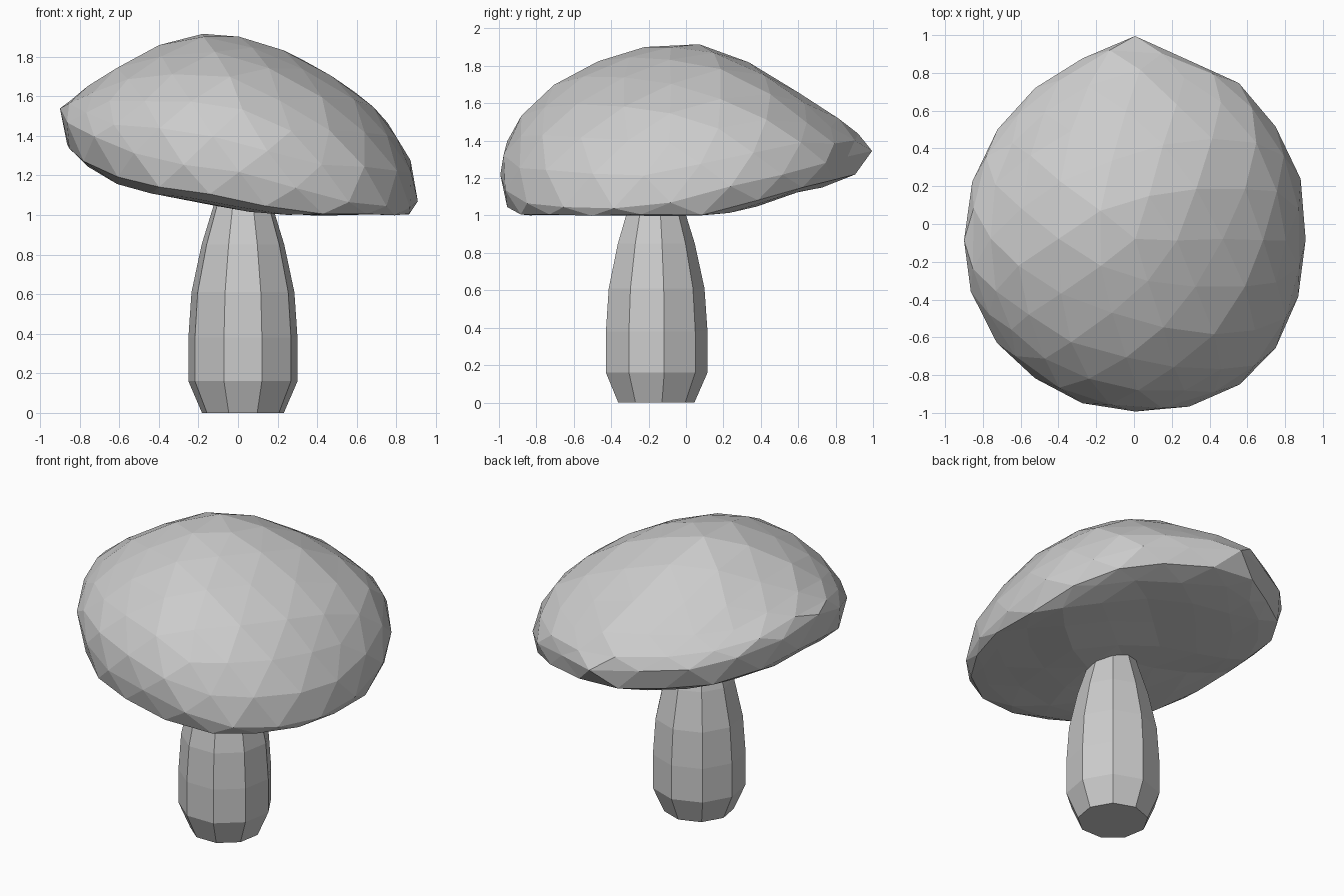
import bpy, bmesh, math, random
from mathutils import Vector

cube = bpy.data.objects.get("Cube")
if cube:
    bpy.data.objects.remove(cube, do_unlink=True)

random.seed(4)
GREY = (0.6, 0.6, 0.6, 1)
grey = bpy.data.materials.new("plain_grey")
grey.use_nodes = True
grey.diffuse_color = GREY
grey.node_tree.nodes["Principled BSDF"].inputs["Base Color"].default_value = GREY


def add_object(name, bm):
    bmesh.ops.recalc_face_normals(bm, faces=bm.faces)
    mesh = bpy.data.meshes.new(name)
    bm.to_mesh(mesh)
    bm.free()
    mesh.materials.append(grey)
    obj = bpy.data.objects.new(name, mesh)
    bpy.context.collection.objects.link(obj)


def cap_point(d):
    """Map a direction to the tilted, lopsided cap."""
    left, right = max(0, -d.x), max(0, d.x)
    front, back = max(0, -d.y), max(0, d.y)
    # Outline, with fuller corners on the low side and a pointed lip at the back
    x = 0.9 * d.x + 0.06 * right * abs(d.y)
    y = 0.92 * d.y - 0.08 + 0.06 * back + 0.06 * right * d.y
    y += 0.1 * back ** 6 * math.exp(-((d.x + 0.03) / 0.25) ** 2)
    # Tilted rim, twisted at the back and drooping at the front corners
    rim = 1.28 - 0.22 * x + 0.07 * y + 0.06 * left ** 4
    rim += 0.15 * d.x * back - 0.06 * abs(d.x) * front
    if d.z >= 0:
        z = rim + d.z * (0.63 - 0.38 * left ** 2 - 0.36 * back ** 2)
    else:
        z = rim - (0.2 + 0.08 * left + 0.04 * front) * abs(d.z) ** 0.45
        z = max(1.005, z)
    return Vector((x, y, z))


# Faceted cap
bm = bmesh.new()
bmesh.ops.create_icosphere(bm, subdivisions=3, radius=1)
for v in bm.verts:
    v.co = cap_point(v.co.normalized())
    v.co += Vector([random.uniform(-0.009, 0.009) for _ in range(3)])
    # Small dent beside the back lip
    dent = math.exp(-((v.co - Vector((0.2, 0.85, 1.32))).length / 0.1) ** 2)
    v.co.y -= 0.06 * dent
add_object("mushroom_cap", bm)

# Nine-sided stem, lofted from a (radius, height) profile
SIDES = 9
profile = [(0.21, 0), (0.28, 0.16), (0.28, 0.38), (0.264, 0.61),
           (0.212, 0.85), (0.15, 1.05), (0.11, 1.2)]
bm = bmesh.new()
rings = []
for radius, height in profile:
    angles = [math.pi / 2 + math.tau * i / SIDES for i in range(SIDES)]
    rings.append([bm.verts.new((0.025 + radius * math.cos(a),
                                -0.165 + radius * math.sin(a), height))
                  for a in angles])
for lower, upper in zip(rings, rings[1:]):
    for i in range(SIDES):
        j = (i + 1) % SIDES
        bm.faces.new((lower[i], lower[j], upper[j], upper[i]))
bm.faces.new(rings[0])
bm.faces.new(rings[-1])
add_object("mushroom_stem", bm)
